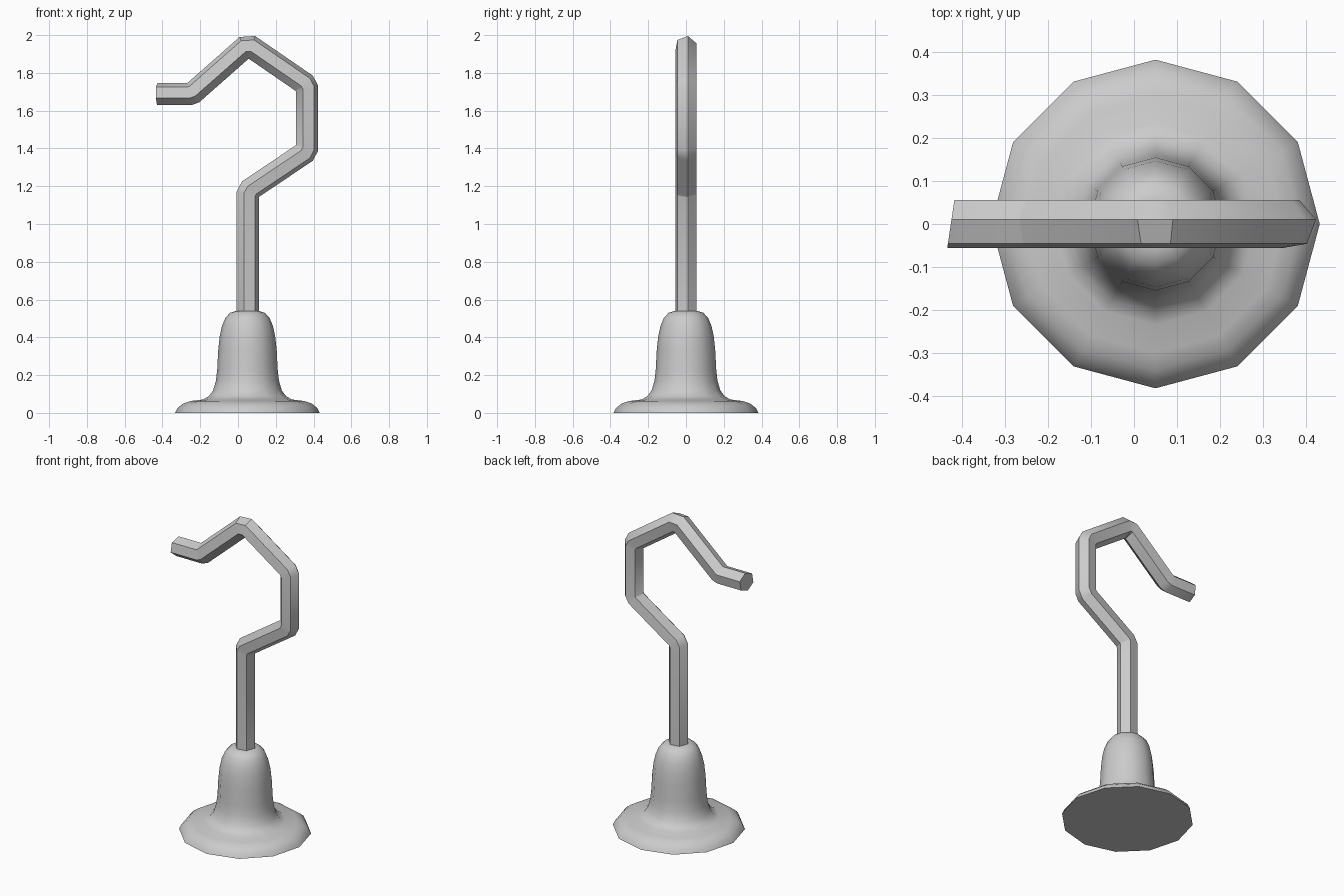
import bpy, bmesh
from math import sin, cos, tan, pi, radians
from mathutils import Vector

if "Cube" in bpy.data.objects:
    bpy.data.objects.remove(bpy.data.objects["Cube"])

CX = 0.05  # axis of the base and stem


def make_object(name, bm, angle):
    bmesh.ops.recalc_face_normals(bm, faces=bm.faces[:])
    mesh = bpy.data.meshes.new(name)
    bm.to_mesh(mesh)
    bm.free()
    ob = bpy.data.objects.new(name, mesh)
    bpy.context.collection.objects.link(ob)
    bpy.ops.object.select_all(action='DESELECT')
    ob.select_set(True)
    bpy.context.view_layer.objects.active = ob
    bpy.ops.object.shade_smooth_by_angle(angle=radians(angle))
    return ob


def loft(name, rings, angle):
    """Join closed rings of points into a capped tube."""
    bm = bmesh.new()
    loops = [[bm.verts.new(p) for p in ring] for ring in rings]
    n = len(loops[0])
    for a, b in zip(loops, loops[1:]):
        for i in range(n):
            j = (i + 1) % n
            bm.faces.new((a[i], a[j], b[j], b[i]))
    bm.faces.new(loops[0])
    bm.faces.new(loops[-1])
    return make_object(name, bm, angle)


# Bell-shaped base: twelve-sided turned profile (radius, height)
profile = [(0.383, 0), (0.37, 0.026), (0.34, 0.05), (0.30, 0.063), (0.235, 0.071),
           (0.205, 0.088), (0.182, 0.118), (0.167, 0.17), (0.16, 0.23), (0.155, 0.33),
           (0.147, 0.405), (0.135, 0.46), (0.117, 0.503), (0.092, 0.53), (0.06, 0.54)]
loft("bell_base", [[(CX + r * cos(k * pi / 6), r * sin(k * pi / 6), z) for k in range(12)]
                   for r, z in profile], 50)

# Hook: centre line in the x-z plane, each bend cut by a short chamfer
R = 0.06
corners = [Vector(p) for p in [(0.052, 0.50), (0.052, 1.175), (0.365, 1.385),
                               (0.365, 1.735), (0.052, 1.95), (-0.245, 1.688), (-0.427, 1.688)]]
path = [corners[0]]
for a, c, b in zip(corners, corners[1:], corners[2:]):
    u, v = (a - c).normalized(), (b - c).normalized()
    turn = pi - u.angle(v)
    d = 1.02 * R * tan(turn / 4) / cos(turn / 2)
    path += [c + u * d, c + v * d]
path.append(corners[-1])

# Six-sided section, slightly twisted, mitred at every path point
rings = []
for i, p in enumerate(path):
    t0 = (p - path[i - 1]).normalized() if i else None
    t1 = (path[i + 1] - p).normalized() if i < len(path) - 1 else t0
    t0 = t0 or t1
    t = (t0 + t1).normalized()
    side = Vector((t.y, -t.x)) / t.dot(t1)
    ring = []
    for k in range(6):
        a = radians(10 + 60 * k)
        q = p + side * R * cos(a)
        y = R * sin(a)
        skew = 0.15 * y if i == len(path) - 1 else 0  # slanted tip
        ring.append((q.x + skew, y, q.y))
    rings.append(ring)
loft("hook_rod", rings, 30)
